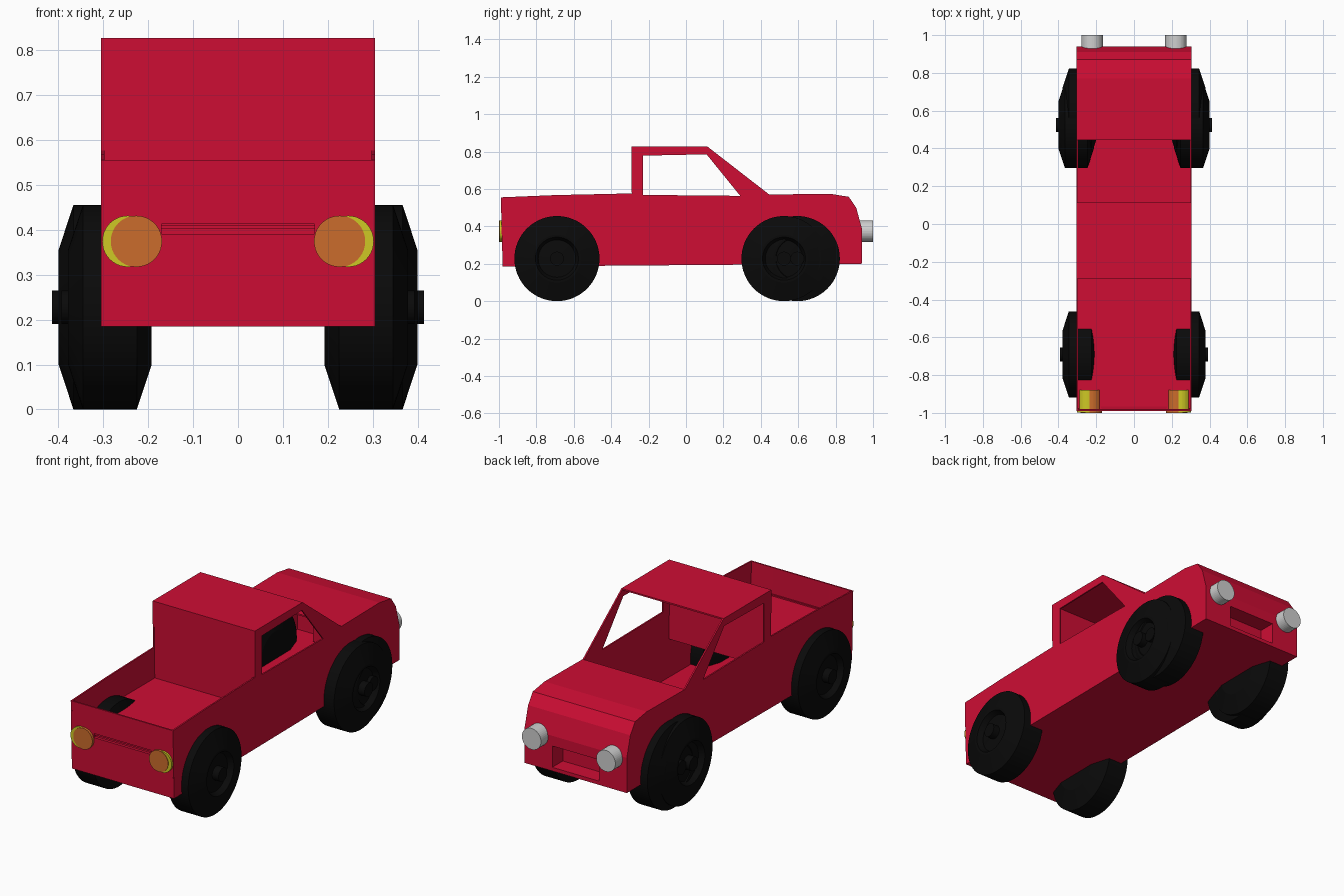
import bpy, bmesh, math
from mathutils import Vector, Matrix

if "Cube" in bpy.data.objects:
    bpy.data.objects.remove(bpy.data.objects["Cube"])

def material(name, rgb):
    m = bpy.data.materials.new(name)
    m.diffuse_color = (*rgb, 1)
    m.use_nodes = True
    m.node_tree.nodes["Principled BSDF"].inputs["Base Color"].default_value = m.diffuse_color
    return m

RED = material("red paint", (0.62, 0.004, 0.034))
BLACK = material("black rubber", (0.003, 0.003, 0.003))
GREY = material("light grey", (0.62, 0.62, 0.62))
YELLOW = material("yellow lens", (0.62, 0.58, 0.018))
ORANGE = material("orange lens", (0.6, 0.15, 0.025))

def finish(name, bm, mat):
    me = bpy.data.meshes.new(name)
    bm.to_mesh(me)
    bm.free()
    me.materials.append(mat)
    ob = bpy.data.objects.new(name, me)
    bpy.context.collection.objects.link(ob)
    return ob

def solidify(ob):
    m = ob.modifiers.new("thickness", 'SOLIDIFY')
    m.thickness = 0.008
    m.offset = -1

def strip(name, pts, cuts=(-0.302, 0.302), recess=None):
    """Sheet along a (y, z) path across x; recess = (segment, y depth)."""
    bm = bmesh.new()
    rows = [[bm.verts.new((x, y, z)) for x in cuts] for y, z in pts]
    hole = None
    for i, (a, b) in enumerate(zip(rows, rows[1:])):
        for j in range(len(cuts) - 1):
            f = bm.faces.new((a[j], b[j], b[j + 1], a[j + 1]))
            if recess and i == recess[0] and j == 1:
                hole = f
    if hole:
        r = bmesh.ops.extrude_discrete_faces(bm, faces=[hole])
        bmesh.ops.translate(bm, verts=list(r["faces"][0].verts), vec=(0, recess[1], 0))
        bmesh.ops.remove_doubles(bm, verts=bm.verts, dist=1e-5)
    solidify(finish(name, bm, RED))

# Side panels: lower body and open window frame
HOOD = [(0.94, 0.39), (0.91, 0.50), (0.87, 0.558), (0.77, 0.574), (0.445, 0.57)]
LOWER = [(-0.98, 0.185), (0.94, 0.20)] + HOOD + [
    (0.29, 0.563), (-0.23, 0.568), (-0.29, 0.576), (-0.7, 0.567), (-0.99, 0.555)]
FRAME = [(-0.29, 0.576), (-0.23, 0.568), (-0.23, 0.778), (0.11, 0.785),
         (0.29, 0.563), (0.445, 0.57), (0.115, 0.826), (-0.292, 0.826)]
for name, poly in (("body_side", LOWER), ("window_frame", FRAME)):
    bm = bmesh.new()
    bm.faces.new([bm.verts.new((0.305, y, z)) for y, z in poly])
    ob = finish(name, bm, RED)
    ob.modifiers.new("mirror", 'MIRROR')
    solidify(ob)

# Tailgate with slim groove, underside, nose with grille recess, hood
strip("tailgate", [(-0.99, 0.555), (-0.986, 0.412), (-0.986, 0.39), (-0.98, 0.185)],
      (-0.302, -0.17, 0.17, 0.302), (1, 0.015))
strip("underside", [(-0.98, 0.185), (0.94, 0.20)])
strip("nose", [(0.94, 0.20), (0.94, 0.22), (0.94, 0.335), (0.94, 0.39)],
      (-0.302, -0.14, 0.14, 0.302), (1, -0.09))
strip("hood", HOOD)
# Roof, cab back wall and bed floor in one run
strip("roof_and_bed", [(0.115, 0.826), (-0.292, 0.826), (-0.285, 0.41), (-0.98, 0.41)])

# Wheels: lathed (radius, offset) profile with dished rim and hub
WHEEL = [(0, 0.108), (0.037, 0.108), (0.037, 0.07), (0.10, 0.065), (0.115, 0.093),
         (0.1275, 0.093), (0.2275, 0.06), (0.2275, -0.06), (0.1275, -0.093), (0, -0.093)]

def wheel(name, x, y, side):
    bm = bmesh.new()
    vs = [bm.verts.new((o, r, 0)) for r, o in WHEEL]
    es = [bm.edges.new(p) for p in zip(vs, vs[1:])]
    bmesh.ops.spin(bm, geom=vs + es, cent=(0, 0, 0), axis=(1, 0, 0),
                   angle=math.tau, steps=64, use_duplicate=False)
    bmesh.ops.remove_doubles(bm, verts=bm.verts, dist=1e-4)
    bm.transform(Matrix.Translation((side * x, y, 0.2275)) @ Matrix.Diagonal((side, 1, 1, 1)))
    bmesh.ops.recalc_face_normals(bm, faces=bm.faces)
    ob = finish(name, bm, BLACK)
    bpy.ops.object.select_all(action='DESELECT')
    ob.select_set(True)
    bpy.context.view_layer.objects.active = ob
    bpy.ops.object.shade_smooth_by_angle(angle=math.radians(15))

def lamp(name, x, y0, y1, mat, r=0.057):
    bm = bmesh.new()
    bmesh.ops.create_cone(bm, cap_ends=True, segments=40, radius1=r, radius2=r, depth=y1 - y0)
    bm.transform(Matrix.Translation((x, (y0 + y1) / 2, 0.374)) @ Matrix.Rotation(math.pi / 2, 4, 'X'))
    finish(name, bm, mat)

for s, tag in ((-1, "left"), (1, "right")):
    wheel("rear_wheel_" + tag, 0.285, -0.69, s)
    # The front has two overlapping wheels on each side
    wheel("front_wheel_" + tag, 0.306, 0.524, s)
    wheel("front_inner_wheel_" + tag, 0.285, 0.595, s)
    lamp("headlight_" + tag, s * 0.222, 0.88, 1.0, GREY)
    lamp("tail_light_" + tag, s * 0.245, -0.997, -0.88, YELLOW)
    lamp("turn_light_" + tag, s * 0.226, -1.0, -0.88, ORANGE)
